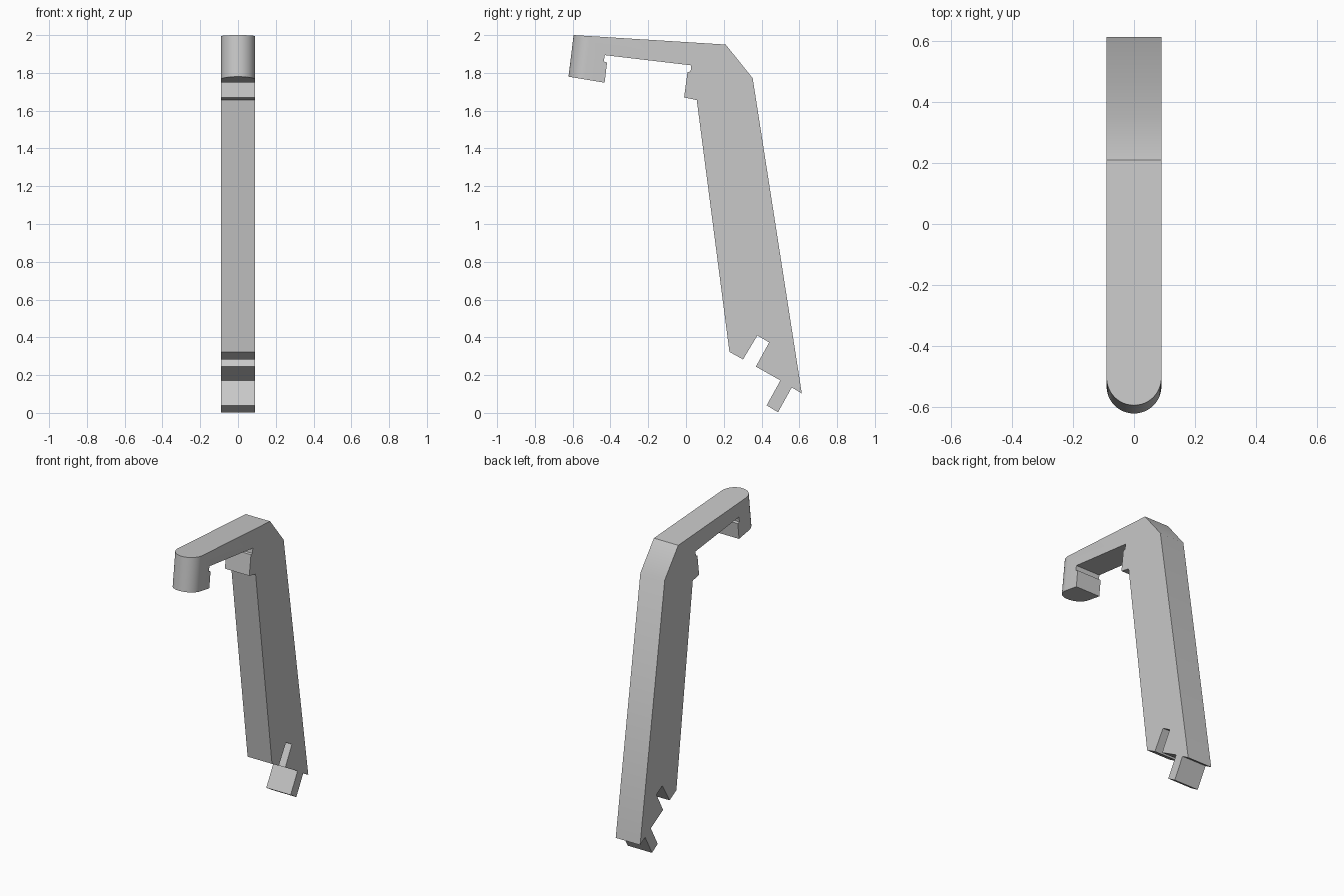
import bpy
import bmesh
import math

if "Cube" in bpy.data.objects:
    bpy.data.objects.remove(bpy.data.objects["Cube"], do_unlink=True)

HALF = 0.09  # half the width of the bar

grey = bpy.data.materials.new("light grey")
grey.use_nodes = True
colour = (0.58, 0.58, 0.58, 1)
grey.diffuse_color = colour
grey.node_tree.nodes["Principled BSDF"].inputs["Base Color"].default_value = colour

# Side profile as (y, z): outer back, foot with slot, inner stop, front hook
outer_back = [(-.595, 2), (.21, 1.95), (.353, 1.772), (.613, .103)]
foot_peg = [(.56, .135), (.487, 0), (.427, .042), (.5, .172)]
foot_peg[1:3] = [(.487, .003), (.427, .04)]
foot_slot = [(.37, .245), (.44, .373), (.378, .41), (.302, .283), (.23, .323)]
inner_stop = [(.057, 1.656), (-.01, 1.67), (.008, 1.804), (.024, 1.807), (.028, 1.84)]
front_hook = [(-.43, 1.894), (-.435, 1.86), (-.418, 1.855), (-.431, 1.748), (-.622, 1.78)]
profile = outer_back + foot_peg + foot_slot + inner_stop + front_hook

# Extrude the profile across the width
bm = bmesh.new()
face = bm.faces.new([bm.verts.new((-HALF, y, z)) for y, z in profile])
extruded = bmesh.ops.extrude_face_region(bm, geom=[face])
moved = [v for v in extruded["geom"] if isinstance(v, bmesh.types.BMVert)]
bmesh.ops.translate(bm, verts=moved, vec=(2 * HALF, 0, 0))

# Round the front of the hook into a half cylinder
nose = [e for e in bm.edges
        if all(v.co.y < -.55 for v in e.verts)
        and abs(e.verts[0].co.x - e.verts[1].co.x) < .001]
bmesh.ops.bevel(bm, geom=nose, offset=HALF * .999, offset_type='OFFSET',
                segments=12, profile=.5, affect='EDGES')
bmesh.ops.remove_doubles(bm, verts=bm.verts[:], dist=.0005)
bmesh.ops.recalc_face_normals(bm, faces=bm.faces[:])

mesh = bpy.data.meshes.new("hooked_lever")
bm.to_mesh(mesh)
bm.free()
mesh.materials.append(grey)
lever = bpy.data.objects.new("hooked_lever", mesh)
bpy.context.collection.objects.link(lever)

# Smooth the curved nose and the soft back bend, keep other edges crisp
bpy.ops.object.select_all(action='DESELECT')
lever.select_set(True)
bpy.context.view_layer.objects.active = lever
bpy.ops.object.shade_smooth_by_angle(angle=math.radians(32))
